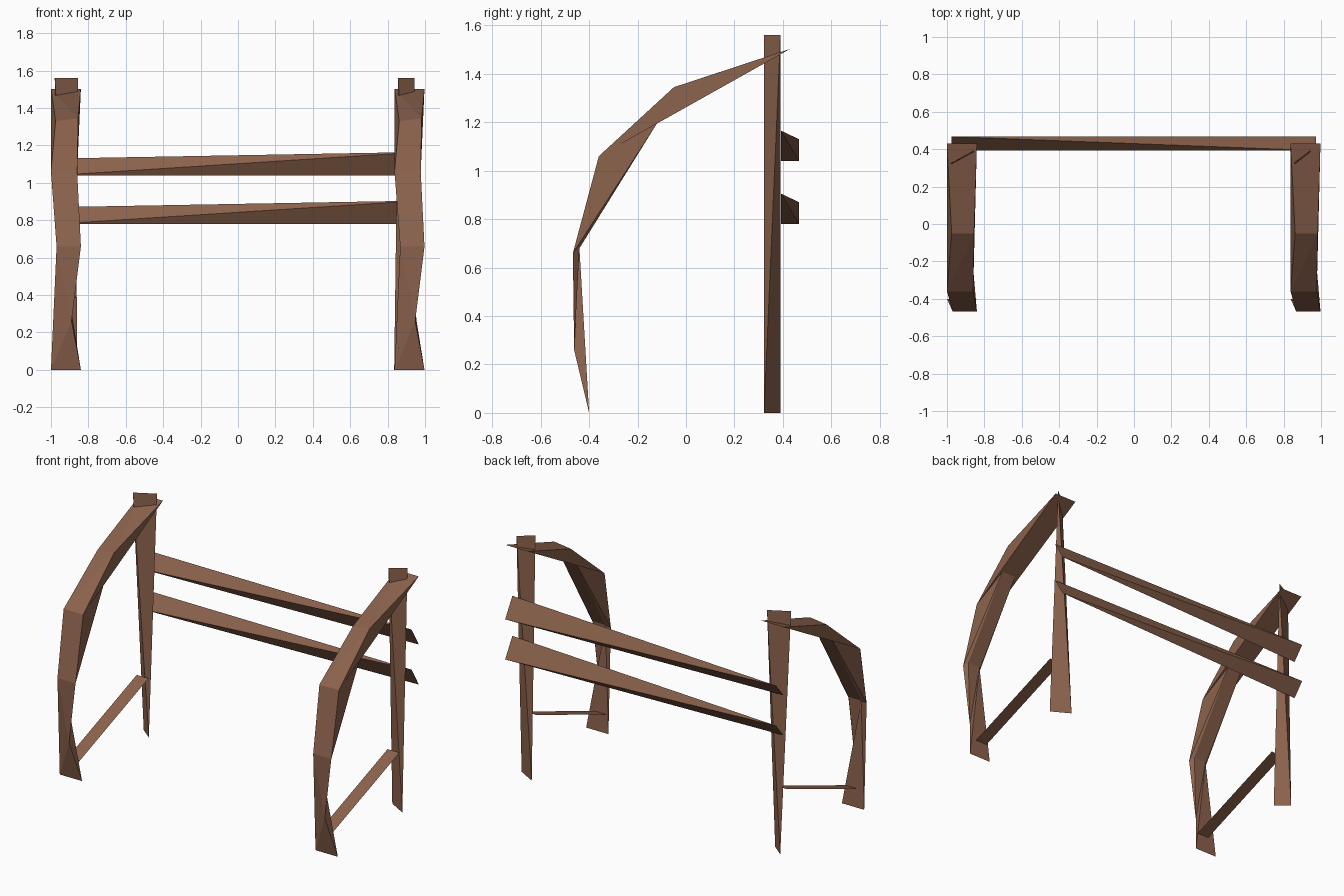
import bpy
import bmesh
from mathutils import Vector

cube = bpy.data.objects.get("Cube")
if cube:
    bpy.data.objects.remove(cube, do_unlink=True)

wood = bpy.data.materials.new("brown_wood")
wood.use_nodes = True
COLOUR = (0.26, 0.122, 0.073, 1)
wood.diffuse_color = COLOUR
wood.node_tree.nodes["Principled BSDF"].inputs["Base Color"].default_value = COLOUR


def finish(bm, name):
    """Turn a bmesh into a flat shaded wooden object."""
    mesh = bpy.data.meshes.new(name)
    bm.to_mesh(mesh)
    bm.free()
    mesh.materials.append(wood)
    obj = bpy.data.objects.new(name, mesh)
    bpy.context.collection.objects.link(obj)
    return obj


def hulls(name, chunks, shift=0):
    """Join one convex chunk per point group into a single timber."""
    bm = bmesh.new()
    for points in chunks:
        verts = [bm.verts.new(Vector(p) + Vector((shift, 0, 0))) for p in points]
        bmesh.ops.convex_hull(bm, input=verts)
    bmesh.ops.recalc_face_normals(bm, faces=bm.faces)
    return finish(bm, name)


def across(x0, x1, y, z):
    """Two points on a line running along x."""
    return [(x0, y, z), (x1, y, z)]


# Rough hewn curved brace: outer and inner edges of each bend
foot = across(-1, -0.84, -0.40, 0)
shin = [(-0.89, -0.462, 0.26)]
knee_out = across(-0.97, -0.84, -0.467, 0.66)
knee_in = across(-0.95, -0.86, -0.44, 0.68)
bend_out = across(-1, -0.86, -0.36, 1.06)
bend_in = across(-0.97, -0.87, -0.12, 1.195)
shoulder = [(-0.975, -0.05, 1.33), (-0.855, -0.05, 1.345)]
tip = across(-1, -0.84, 0.43, 1.503)
brace = [
    foot + shin + knee_out[:1] + knee_in[:1],
    shin + knee_out + knee_in,
    knee_out + knee_in + bend_out + bend_in,
    bend_out + bend_in + shoulder + tip,
]
for side, shift in (("right", 0), ("left", 1.837)):
    hulls(side + "_curved_brace", brace, shift)

# Twisted wedge posts: top and bottom edges run on opposite diagonals
FRONT, BACK, TOP = 0.322, 0.39, 1.56
for side, top, bottom in (
    ("right", (-0.98, -0.855), (-0.95, -0.866)),
    ("left", (0.856, 0.944), (0.835, 0.955)),
):
    hulls(side + "_post", [[
        (top[0], FRONT, TOP), (top[1], BACK, TOP),
        (bottom[0], BACK, 0), (bottom[1], FRONT, 0),
    ]])

# Twisted wedge rails along the back
for name, z in (("lower_rail", 0.78), ("upper_rail", 1.04)):
    hulls(name, [[
        (-0.975, 0.393, z), (-0.975, 0.467, z + 0.09),
        (0.972, 0.393, z + 0.125), (0.972, 0.467, z),
    ]])

# Thin sloping boards tying each brace foot to its post
for side, x in (("right", -0.945), ("left", 0.857)):
    bm = bmesh.new()
    a, b = across(x, x + 0.085, -0.42, 0.115)
    c, d = across(x, x + 0.085, 0.31, 0.39)
    bm.faces.new([bm.verts.new(p) for p in (a, b, d, c)])
    finish(bm, side + "_foot_tie")
